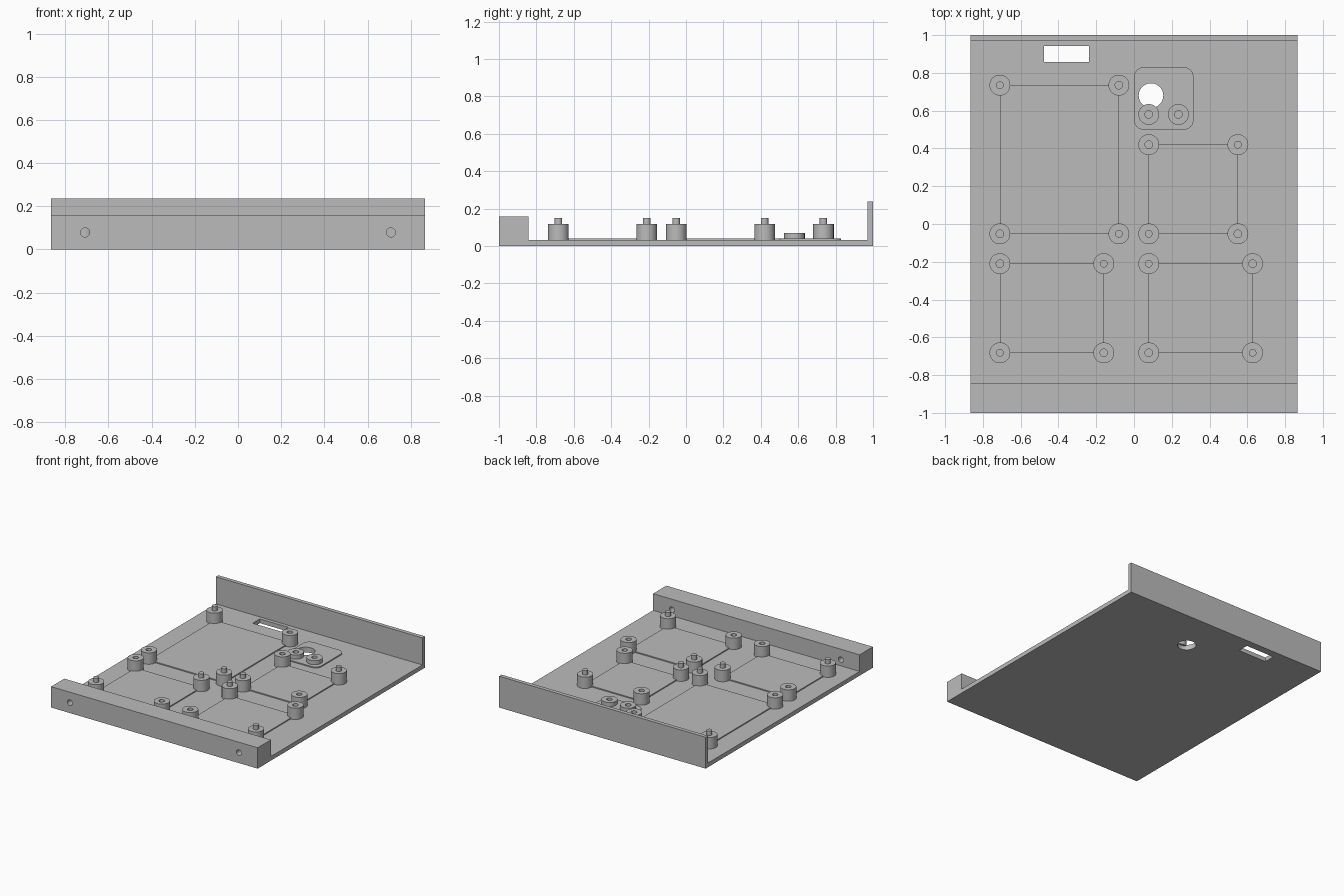
import bpy, bmesh, math
from mathutils import Matrix, Vector

cube = bpy.data.objects.get("Cube")
if cube:
    bpy.data.objects.remove(cube, do_unlink=True)

grey = bpy.data.materials.new("plain grey")
grey.use_nodes = True
GREY = (0.5, 0.5, 0.5, 1)
grey.diffuse_color = GREY
grey.node_tree.nodes["Principled BSDF"].inputs["Base Color"].default_value = GREY

HALF_W = 0.865
FLOOR = 0.032       # top of the floor
PAD = 0.04          # top of the raised pads
POST_R, PIN_R = 0.055, 0.02


def finish(name, bm):
    bmesh.ops.recalc_face_normals(bm, faces=bm.faces)
    mesh = bpy.data.meshes.new(name)
    bm.to_mesh(mesh)
    bm.free()
    mesh.materials.append(grey)
    obj = bpy.data.objects.new(name, mesh)
    bpy.context.collection.objects.link(obj)
    return obj


def smooth(obj):
    bpy.ops.object.select_all(action='DESELECT')
    obj.select_set(True)
    bpy.context.view_layer.objects.active = obj
    bpy.ops.object.shade_smooth_by_angle(angle=math.radians(30))


def prism(name, points, offset):
    """Extrude a flat outline along an offset vector."""
    bm = bmesh.new()
    face = bm.faces.new([bm.verts.new(p) for p in points])
    new = bmesh.ops.extrude_face_region(bm, geom=[face], use_keep_orig=True)["geom"]
    bmesh.ops.translate(bm, vec=Vector(offset),
                        verts=[v for v in new if isinstance(v, bmesh.types.BMVert)])
    return finish(name, bm)


def box(name, x0, x1, y0, y1, z0, z1):
    return prism(name, [(x0, y0, z0), (x1, y0, z0), (x1, y1, z0), (x0, y1, z0)],
                 (0, 0, z1 - z0))


def rod(name, centre, radius, depth, axis='Z'):
    bm = bmesh.new()
    turn = Matrix.Rotation(math.pi / 2, 4, 'X') if axis == 'Y' else Matrix()
    bmesh.ops.create_cone(bm, cap_ends=True, segments=40, radius1=radius, radius2=radius,
                          depth=depth, matrix=Matrix.Translation(centre) @ turn)
    return finish(name, bm)


def cut(target, cutters):
    for c in cutters:
        c.hide_render = True
        c.hide_set(True)
        mod = target.modifiers.new("cut", 'BOOLEAN')
        mod.operation, mod.solver, mod.object = 'DIFFERENCE', 'EXACT', c


def lathe(name, profile, x, y):
    """Spin (radius, height) points about a vertical axis."""
    bm = bmesh.new()
    verts = [bm.verts.new((r, 0, z)) for r, z in profile]
    edges = [bm.edges.new(pair) for pair in zip(verts, verts[1:])]
    bmesh.ops.spin(bm, geom=verts + edges, cent=(0, 0, 0), axis=(0, 0, 1),
                   angle=2 * math.pi, steps=40, use_duplicate=False)
    bmesh.ops.remove_doubles(bm, verts=bm.verts, dist=1e-5)
    bmesh.ops.translate(bm, vec=(x, y, 0), verts=bm.verts)
    smooth(finish(name, bm))


def post(name, x, y, top, pinned):
    if pinned:
        inner = [(PIN_R, top), (PIN_R, top + 0.032), (0, top + 0.032)]
    else:
        inner = [(PIN_R, top), (PIN_R, PAD), (0, PAD)]
    lathe(name, [(0, FLOOR - 0.002), (POST_R, FLOOR - 0.002), (POST_R, top)] + inner, x, y)


# Tray: floor, thick front block and thin back wall in one section
section = [(-1, 0), (1, 0), (1, 0.237), (0.97, 0.237), (0.97, FLOOR),
           (-0.842, FLOOR), (-0.842, 0.158), (-1, 0.158)]
tray = prism("tray", [(-HALF_W, y, z) for y, z in section], (2 * HALF_W, 0, 0))

# Openings: cable hole, slot and the screw holes in the front block
cable_cutter = rod("cable_hole_cutter", (0.09, 0.68, 0), 0.065, 0.4)
slot_cutter = box("slot_cutter", -0.477, -0.238, 0.858, 0.943, -0.1, 0.1)
screw_cutters = [rod("screw_hole_cutter", (s * 0.708, -0.92, 0.079), 0.021, 0.3, 'Y')
                 for s in (-1, 1)]
cut(tray, [cable_cutter, slot_cutter] + screw_cutters)
smooth(tray)

# Board mounts: a raised pad with a post at each corner, pinned on one diagonal
mounts = [  # x range, y range, whether the lower left post has a pin
    ("back_right", -0.71, -0.08, -0.052, 0.735, False),
    ("back_left", 0.078, 0.55, -0.052, 0.42, True),
    ("front_right", -0.71, -0.16, -0.21, -0.682, False),
    ("front_left", 0.078, 0.628, -0.21, -0.682, True),
]
for name, x0, x1, y0, y1, pinned in mounts:
    box(name + "_pad", x0, x1, min(y0, y1), max(y0, y1), FLOOR - 0.002, PAD)
    for i, x in enumerate((x0, x1)):
        for j, y in enumerate((y0, y1)):
            post(name + "_post", x, y, 0.118, pinned == ((i + j) % 2 == 0))

# Small rounded pad around the cable hole with two short posts
r = 0.05
outline = []
for k, (cx, cy) in enumerate([(0.315 - r, 0.83 - r), (r, 0.83 - r),
                              (r, 0.5 + r), (0.315 - r, 0.5 + r)]):
    for step in range(7):
        a = math.pi / 2 * (k + step / 6)
        outline.append((cx + r * math.cos(a), cy + r * math.sin(a), FLOOR - 0.002))
cable_pad = prism("cable_pad", outline, (0, 0, PAD - FLOOR + 0.002))
cut(cable_pad, [cable_cutter])
smooth(cable_pad)
for x in (0.078, 0.235):
    post("short_post", x, 0.58, 0.071, False)
